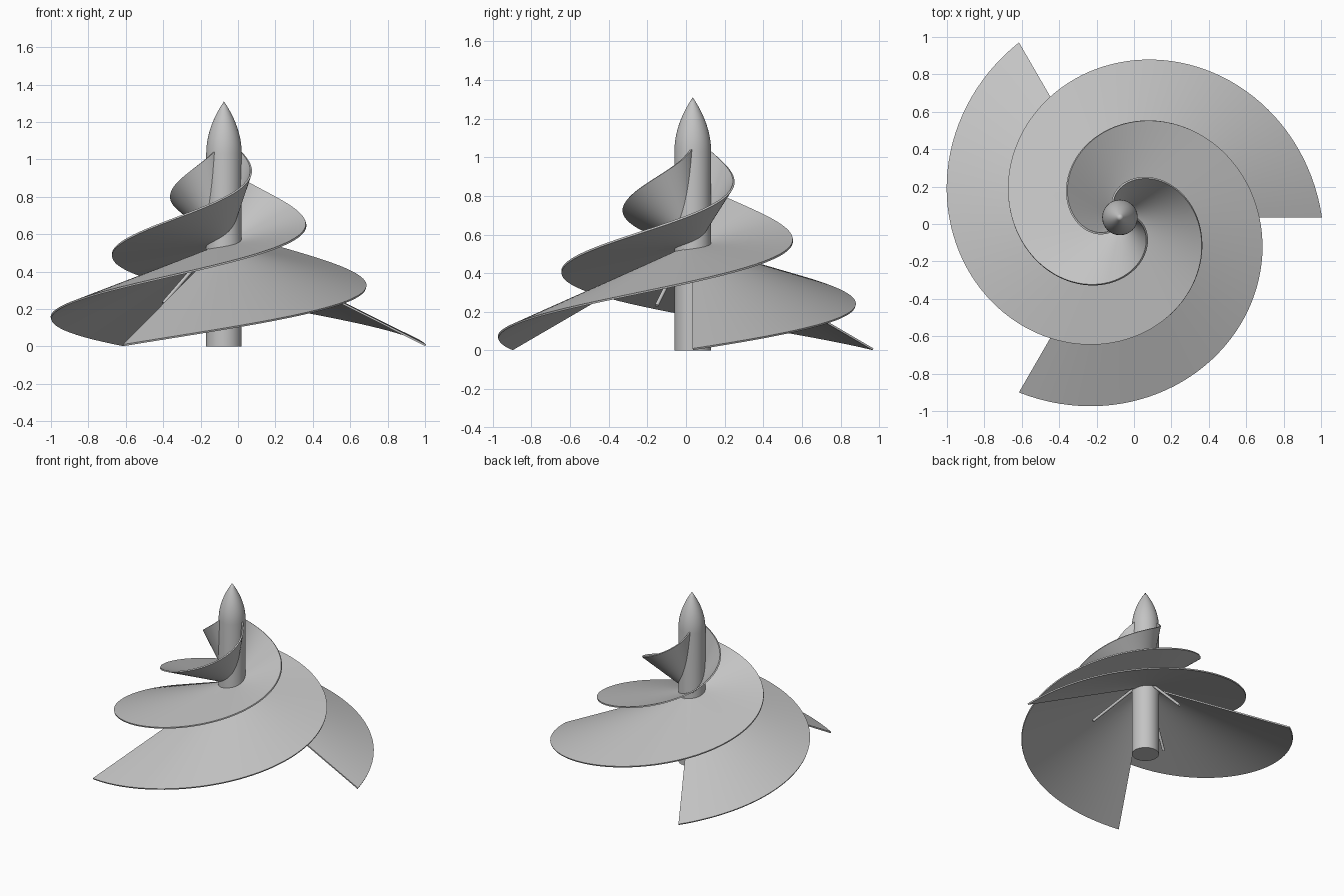
import bpy, bmesh, math
from mathutils import Vector

if "Cube" in bpy.data.objects:
    bpy.data.objects.remove(bpy.data.objects["Cube"])

AXIS = Vector((-0.075, 0.035, 0))   # rotor axis
SHAFT_R = 0.095

grey = bpy.data.materials.new("metal grey")
grey.diffuse_color = (0.55, 0.55, 0.55, 1)
grey.use_nodes = True
grey.node_tree.nodes["Principled BSDF"].inputs["Base Color"].default_value = grey.diffuse_color


def finish(name, bm, angle=40):
    bmesh.ops.recalc_face_normals(bm, faces=bm.faces)
    me = bpy.data.meshes.new(name)
    bm.to_mesh(me)
    bm.free()
    ob = bpy.data.objects.new(name, me)
    bpy.context.collection.objects.link(ob)
    me.materials.append(grey)
    bpy.ops.object.select_all(action='DESELECT')
    ob.select_set(True)
    bpy.context.view_layer.objects.active = ob
    bpy.ops.object.shade_smooth_by_angle(angle=math.radians(angle))
    return ob


# Shaft with pointed ogive nose, lathed around the axis
def shaft(segments=48):
    profile = [(SHAFT_R, 0.0)]
    profile += [(SHAFT_R * (1 - (i / 10) ** 2), 1.03 + 0.028 * i) for i in range(10)]
    bm = bmesh.new()
    rings = [[bm.verts.new(AXIS + Vector((r * math.cos(a), r * math.sin(a), z)))
              for a in (2 * math.pi * k / segments for k in range(segments))]
             for r, z in profile]
    tip = bm.verts.new(AXIS + Vector((0, 0, 1.31)))
    bm.faces.new(rings[0][::-1])
    for k in range(segments):
        n = (k + 1) % segments
        for lo, hi in zip(rings, rings[1:]):
            bm.faces.new((lo[k], lo[n], hi[n], hi[k]))
        bm.faces.new((rings[-1][k], rings[-1][n], tip))
    finish("shaft", bm)


# Blade: straight rulings from the shaft core to a shrinking conical helix
def blade(index, steps=120, spans=10):
    bm = bmesh.new()
    grid = []
    for i in range(steps + 1):
        t = i / steps
        a = 2 * math.pi * (t + index / 3)
        outer_r, outer_z = 1.078 - 1.0 * t, 0.006 + 1.05 * t
        inner_r, inner_z = 0.02, 0.54
        row = []
        for j in range(spans + 1):
            s = j / spans
            r = inner_r + (outer_r - inner_r) * s
            z = inner_z + (outer_z - inner_z) * s
            row.append(bm.verts.new(AXIS + Vector((r * math.cos(a), r * math.sin(a), z))))
        grid.append(row)
    for p, q in zip(grid, grid[1:]):
        for j in range(spans):
            bm.faces.new((p[j], p[j + 1], q[j + 1], q[j]))
    ob = finish(f"blade_{index + 1}", bm)
    thick = ob.modifiers.new("thickness", 'SOLIDIFY')
    thick.thickness = 0.01
    thick.offset = 0
    # keep the rim crisp after thickening
    bpy.ops.object.modifier_apply(modifier=thick.name)
    bpy.ops.object.shade_smooth_by_angle(angle=math.radians(40))


# Strut: thin rod sloping down and out from the shaft beneath a blade
def strut(index):
    a = math.radians(90 + 120 * index)
    d = Vector((math.cos(a), math.sin(a), 0))
    start = AXIS + d * 0.07 + Vector((0, 0, 0.535))
    end = AXIS + d * 0.374 + Vector((0, 0, 0.232))
    bm = bmesh.new()
    bmesh.ops.create_cone(bm, cap_ends=True, segments=16, radius1=0.01, radius2=0.01,
                          depth=(end - start).length)
    rot = (end - start).to_track_quat('Z', 'Y')
    for v in bm.verts:
        v.co = rot @ v.co + (start + end) / 2
    finish(f"strut_{index + 1}", bm)


shaft()
for n in range(3):
    blade(n)
    strut(n)
